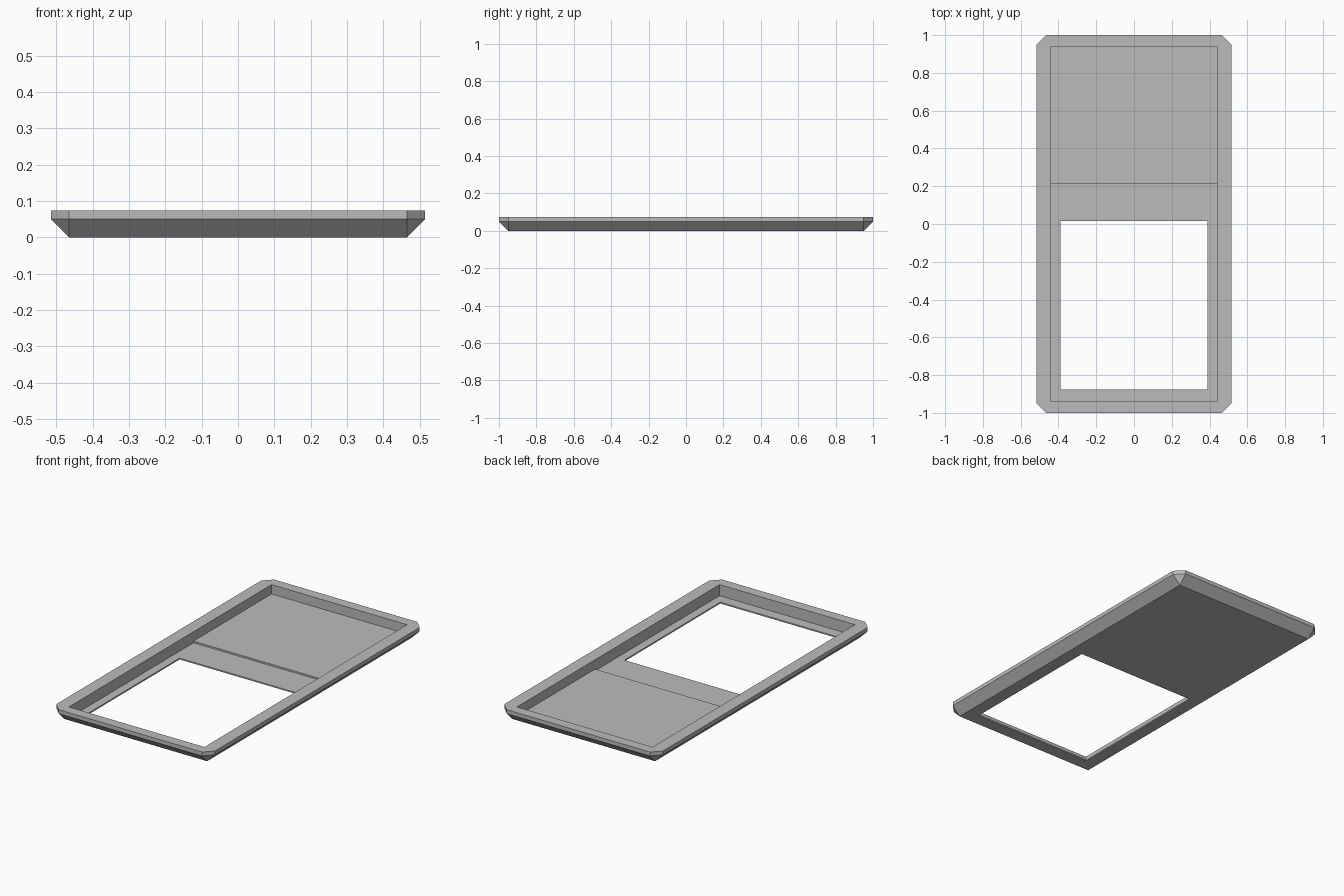
import bpy
import bmesh

if "Cube" in bpy.data.objects:
    bpy.data.objects.remove(bpy.data.objects["Cube"], do_unlink=True)

HALF_X, HALF_Y, TOP = 0.515, 1.0, 0.073
CHAMFER, BEVEL_Z = 0.05, 0.05
IN_X, IN_Y = 0.44, 0.94
STEP_Y, LOW_FLOOR, HIGH_FLOOR = 0.215, 0.008, 0.018
WIN_X, WIN_FRONT, WIN_BACK = 0.39, -0.875, 0.015
SIGNS = [(-1, -1), (1, -1), (1, 1), (-1, 1)]

bm = bmesh.new()


def rect(half_x, y0, y1, z):
    """Four corner vertices, counter-clockwise from the front."""
    return [bm.verts.new((sx * half_x, y0 if sy < 0 else y1, z)) for sx, sy in SIGNS]


def octagon(z):
    """Outline with cut corners, two vertices per corner."""
    ring = []
    for k, (sx, sy) in enumerate(SIGNS):
        pair = [(sx * HALF_X, sy * (HALF_Y - CHAMFER), z),
                (sx * (HALF_X - CHAMFER), sy * HALF_Y, z)]
        ring += [bm.verts.new(p) for p in (pair if k % 2 == 0 else pair[::-1])]
    return ring


def bridge(a, b):
    n = len(a)
    for i in range(n):
        j = (i + 1) % n
        bm.faces.new((a[i], a[j], b[j], b[i]))


def bridge_corners(octa, quad):
    for k in range(4):
        bm.faces.new((octa[2 * k], octa[2 * k + 1], quad[k]))
        bm.faces.new((octa[2 * k + 1], octa[(2 * k + 2) % 8], quad[(k + 1) % 4], quad[k]))


# Outer shell: upright band, sloping underside, rim
upper, lower = octagon(TOP), octagon(BEVEL_Z)
base = rect(HALF_X - CHAMFER, CHAMFER - HALF_Y, HALF_Y - CHAMFER, 0)
t = rect(IN_X, -IN_Y, IN_Y, TOP)
bridge(upper, lower)
bridge_corners(lower, base)
bridge_corners(upper, t)

# Window through the front half
win_low = rect(WIN_X, WIN_FRONT, WIN_BACK, 0)
win_top = rect(WIN_X, WIN_FRONT, WIN_BACK, LOW_FLOOR)
f = rect(IN_X, -IN_Y, STEP_Y, LOW_FLOOR)
bridge(base, win_low)
bridge(win_low, win_top)
bridge(win_top, f)

# Raised rear floor, step and inner walls
r = rect(IN_X, STEP_Y, IN_Y, HIGH_FLOOR)
for loop in (r, (f[3], f[2], r[1], r[0]),
             (t[0], t[1], f[1], f[0]), (t[2], t[3], r[3], r[2]),
             (t[1], t[2], r[2], r[1], f[2], f[1]),
             (t[3], t[0], f[0], f[3], r[0], r[3])):
    bm.faces.new(loop)

bmesh.ops.recalc_face_normals(bm, faces=bm.faces)
mesh = bpy.data.meshes.new("tray_frame")
bm.to_mesh(mesh)
bm.free()

# Plain grey finish
grey = bpy.data.materials.new("grey")
grey.use_nodes = True
color = (0.5, 0.5, 0.5, 1)
grey.diffuse_color = color
grey.node_tree.nodes["Principled BSDF"].inputs["Base Color"].default_value = color
mesh.materials.append(grey)

tray = bpy.data.objects.new("tray_frame", mesh)
bpy.context.collection.objects.link(tray)
